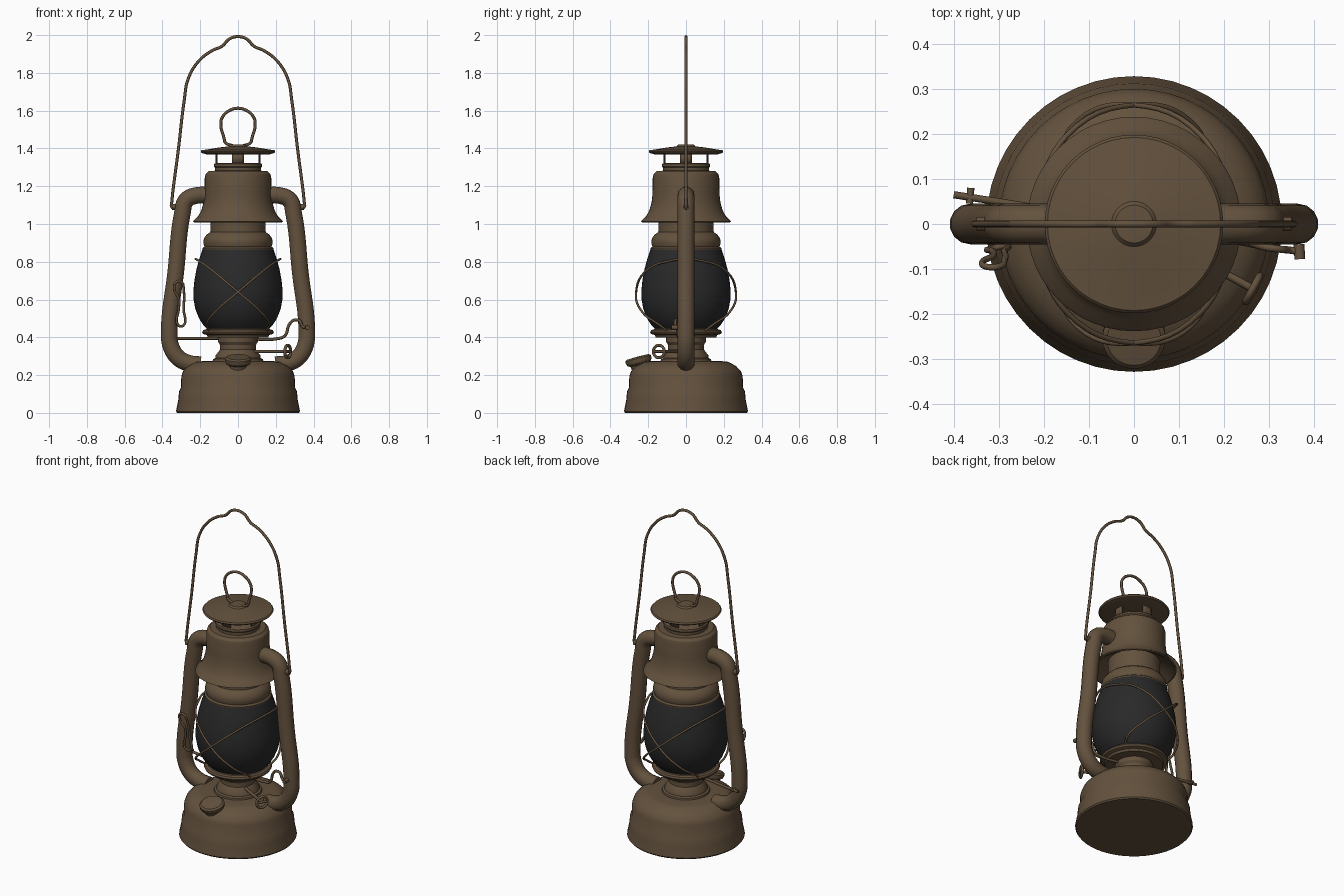
import bpy, bmesh, math
from mathutils import Vector, Matrix


def material(name, rgb):
    m = bpy.data.materials.new(name)
    m.diffuse_color = (*rgb, 1)
    return m


BROWN = material("aged_brown_metal", (0.125, 0.083, 0.047))
BLACK = material("smoked_dark_glass", (0.022, 0.022, 0.022))
SEG = 48


def add_object(name, mesh, mat, angle=32):
    ob = bpy.data.objects.new(name, mesh)
    bpy.context.collection.objects.link(ob)
    mesh.materials.clear()
    mesh.materials.append(mat)
    bpy.ops.object.select_all(action='DESELECT')
    ob.select_set(True)
    bpy.context.view_layer.objects.active = ob
    bpy.ops.object.shade_smooth_by_angle(angle=math.radians(angle))
    return ob


def lathe(name, profile, mat=BROWN, keep=None, matrix=None, seg=SEG):
    """Revolve (radius, z) points about z; keep(angle) filters the wall faces."""
    bm = bmesh.new()
    rings = []
    for r, z in profile:
        if r < 1e-5:
            rings.append([bm.verts.new((0, 0, z))] * seg)
        else:
            rings.append([bm.verts.new((r * math.cos(2 * math.pi * i / seg),
                                        r * math.sin(2 * math.pi * i / seg), z)) for i in range(seg)])
    for a, b in zip(rings, rings[1:]):
        for i in range(seg):
            if keep and not keep(360 * (i + 0.5) / seg):
                continue
            j = (i + 1) % seg
            bm.faces.new(list(dict.fromkeys((a[i], a[j], b[j], b[i]))))
    bmesh.ops.recalc_face_normals(bm, faces=bm.faces)
    if matrix:
        bm.transform(matrix)
    mesh = bpy.data.meshes.new(name)
    bm.to_mesh(mesh)
    bm.free()
    return add_object(name, mesh, mat)


def wire(name, points, radius, cyclic=False, res=6, bevel=2):
    """Round rod following a smooth path."""
    cu = bpy.data.curves.new(name, 'CURVE')
    cu.dimensions = '3D'
    cu.bevel_depth, cu.bevel_resolution = radius, bevel
    cu.resolution_u, cu.use_fill_caps = res, True
    sp = cu.splines.new('BEZIER')
    sp.bezier_points.add(len(points) - 1)
    for bp, p in zip(sp.bezier_points, points):
        bp.co = p
        bp.handle_left_type = bp.handle_right_type = 'AUTO'
    sp.use_cyclic_u = cyclic
    tmp = bpy.data.objects.new(name + "_path", cu)
    bpy.context.collection.objects.link(tmp)
    bpy.context.view_layer.update()
    mesh = bpy.data.meshes.new_from_object(tmp.evaluated_get(bpy.context.evaluated_depsgraph_get()))
    bpy.data.objects.remove(tmp)
    return add_object(name, mesh, BROWN, 50)


def mirrored(half):
    """Left half of an x/z path -> full symmetric 3D path."""
    full = half + [(-x, z) for x, z in half[-2::-1]]
    return [(x, 0, z) for x, z in full]


# Fuel tank
lathe("fuel_tank", [(0, 0), (0.322, 0), (0.328, 0.008), (0.326, 0.02), (0.316, 0.07), (0.312, 0.115),
                    (0.302, 0.135), (0.3, 0.195), (0.29, 0.222), (0.265, 0.248), (0.225, 0.27),
                    (0.205, 0.273), (0.14, 0.275), (0, 0.275)])

# Burner neck and globe seat
lathe("burner", [(0.135, 0.27), (0.132, 0.285), (0.12, 0.29), (0.118, 0.305), (0.095, 0.335),
                 (0.095, 0.36), (0.105, 0.375), (0.105, 0.4)])
lathe("globe_plate", [(0, 0.395), (0.16, 0.4), (0.165, 0.412), (0.185, 0.418), (0.19, 0.428),
                      (0.185, 0.438), (0.17, 0.442), (0.165, 0.45), (0, 0.45)])

# Glass globe
lathe("glass_globe", [(0.16, 0.44), (0.185, 0.467), (0.206, 0.5), (0.226, 0.55), (0.236, 0.605),
                      (0.236, 0.65), (0.231, 0.7), (0.22, 0.76), (0.205, 0.815), (0.188, 0.865)], BLACK)

# Globe cap and inner chimney
lathe("globe_cap", [(0, 0.858), (0.186, 0.858), (0.188, 0.872), (0.178, 0.88), (0.184, 0.9), (0.18, 0.925),
                    (0.165, 0.945), (0.147, 0.957), (0.145, 1.06)])

# Flared hood
lathe("hood", [(0.145, 1.06), (0.17, 1.05), (0.2, 1.025), (0.23, 1.008), (0.238, 1.012), (0.232, 1.022),
               (0.212, 1.04), (0.195, 1.07), (0.182, 1.115), (0.177, 1.16), (0.176, 1.245), (0.171, 1.265),
               (0.155, 1.28), (0.122, 1.282), (0.122, 1.298), (0.128, 1.305), (0.126, 1.318),
               (0.118, 1.322), (0, 1.322)])

# Vented collar: four posts with open windows between
posts = lathe("vent_posts", [(0.118, 1.315), (0.118, 1.385)],
              keep=lambda a: abs((a + 45) % 90 - 45) < 15)
mod = posts.modifiers.new("thickness", 'SOLIDIFY')
mod.thickness = 0.006

# Top cap
lathe("top_cap", [(0, 1.372), (0.165, 1.368), (0.192, 1.376), (0.198, 1.384), (0.192, 1.391), (0.16, 1.395),
                  (0.1, 1.405), (0.05, 1.411), (0.042, 1.42), (0, 1.422)])

# Lifting ring on the cap
wire("lifting_ring", mirrored([(-0.03, 1.415), (-0.066, 1.43), (-0.074, 1.455), (-0.091, 1.535),
                               (-0.08, 1.57), (-0.05, 1.598), (0, 1.613)]), 0.008)

# Carrying handle with hooked ends
wire("carrying_handle", mirrored([(-0.32, 1.085), (-0.35, 1.09), (-0.35, 1.12), (-0.315, 1.40), (-0.284, 1.66),
                                  (-0.265, 1.765), (-0.21, 1.86), (-0.137, 1.918), (-0.085, 1.941),
                                  (-0.045, 1.98), (0, 1.992)]), 0.008)

# Side air tubes and handle pivots
for side, s in (("left", -1), ("right", 1)):
    path = [(0.13, 1.15), (0.225, 1.15), (0.275, 1.125), (0.294, 1.06), (0.33, 0.74), (0.364, 0.43),
            (0.356, 0.355), (0.318, 0.293), (0.265, 0.264), (0.2, 0.255)]
    wire(side + "_air_tube", [(s * x, 0, z) for x, z in path], 0.045, bevel=5)
    lathe(side + "_handle_pivot", [(0, -0.015), (0.016, -0.015), (0.016, 0.015), (0, 0.015)], seg=16,
          matrix=Matrix.Translation((s * 0.335, 0, 1.09)) @ Matrix.Rotation(math.pi / 2, 4, 'Y'))

# Globe guard wires crossing front and back, joined round the sides
for side, s in (("left", -1), ("right", 1)):
    half = [(0.224, 0, 0.815), (0.212, 0.07, 0.808), (0.15, 0.195, 0.765), (0, 0.264, 0.64),
            (-0.125, 0.228, 0.53), (-0.165, 0.14, 0.465), (-0.15, 0.1, 0.435)]
    loop = [(x, -y, z) for x, y, z in half[:0:-1]] + half
    wire(side + "_guard_wire", [(s * x, y, z) for x, y, z in loop], 0.006)

# Filler cap, tilted to the front
lathe("filler_cap", [(0, -0.07), (0.045, -0.07), (0.05, -0.02), (0.064, -0.012), (0.07, 0.0), (0.07, 0.014),
                     (0.06, 0.022), (0, 0.024)], seg=32,
      matrix=Matrix.Translation((0, -0.25, 0.275)) @ Matrix.Rotation(math.radians(15), 4, 'X'))

# Wick adjuster: shaft, ring knob and cross bar
out = Vector((0.88, -0.48, 0)).normalized()
across = Vector((-out.y, out.x, 0))
up = Vector((0, 0, 1))
centre = out * 0.3 + up * 0.325
wire("wick_shaft", [out * 0.08 + up * 0.325, centre], 0.009)
wire("wick_knob", [centre + 0.033 * (across * math.cos(a) + up * math.sin(a))
                   for a in (i * math.pi / 4 for i in range(8))], 0.008, True, 4)
wire("wick_knob_bar", [centre - across * 0.033, centre + across * 0.033], 0.007)

# Globe lifter: rod through the burner, raised crank and end stops
wire("lifter_rod", [(-0.4, 0.065, 0.395), (-0.2, 0.033, 0.395), (0, 0, 0.395), (0.22, -0.036, 0.395),
                    (0.25, -0.042, 0.41), (0.27, -0.046, 0.465), (0.295, -0.052, 0.49),
                    (0.325, -0.056, 0.488), (0.345, -0.058, 0.455), (0.372, -0.062, 0.452)], 0.008)
wire("left_stop", [(-0.365, 0.045, 0.395), (-0.362, 0.08, 0.395)], 0.008)
wire("right_stop", [(0.366, -0.045, 0.452), (0.368, -0.078, 0.452)], 0.012)

# Thumb loop beside the left tube
wire("thumb_loop", [(-0.29, -0.05, 0.462), (-0.318, -0.055, 0.466), (-0.314, -0.06, 0.55), (-0.312, -0.07, 0.6),
                    (-0.337, -0.085, 0.655), (-0.326, -0.095, 0.693), (-0.302, -0.095, 0.695),
                    (-0.287, -0.08, 0.645), (-0.288, -0.06, 0.55)], 0.007, True)
